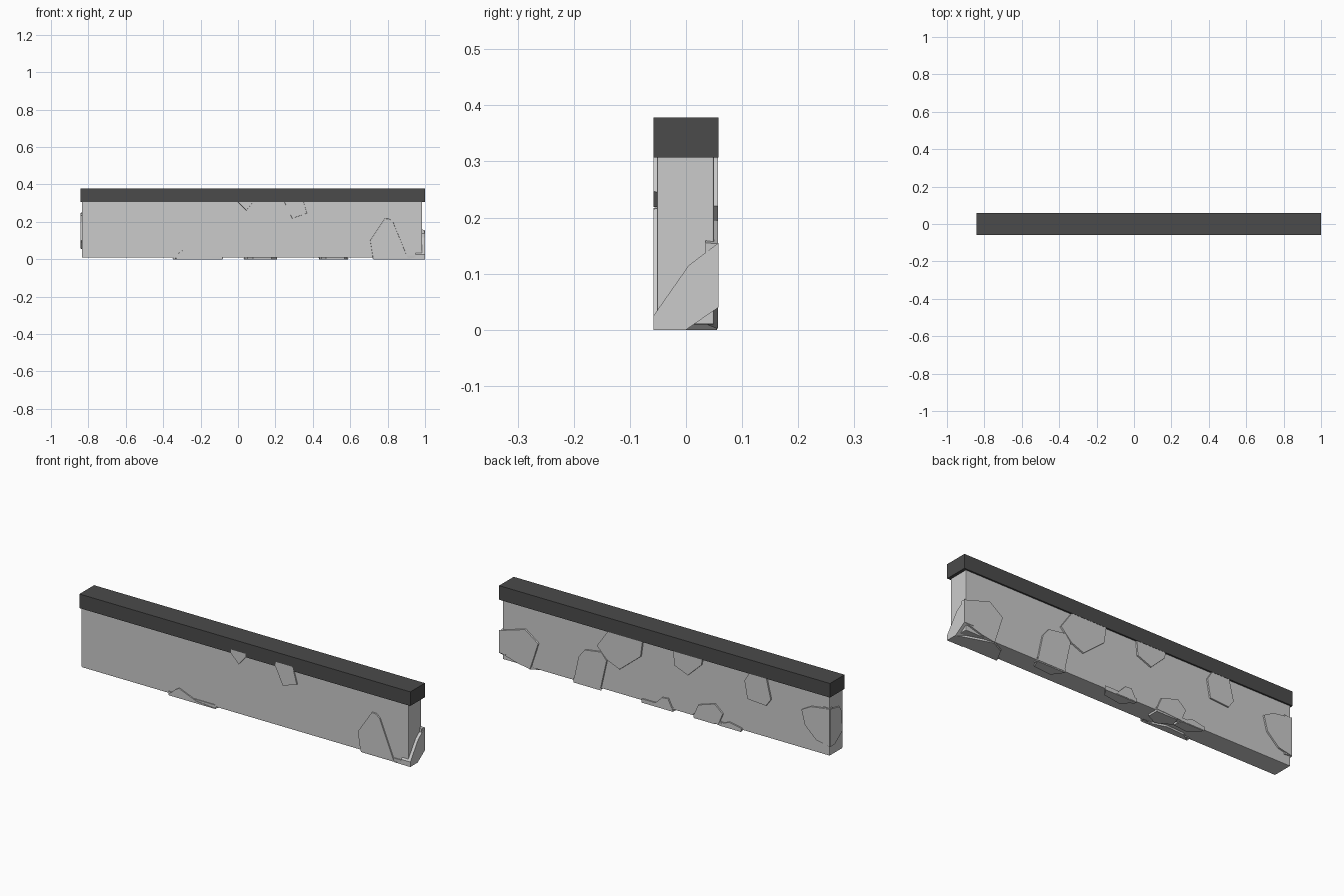
import bpy, bmesh
from mathutils import Vector

dark = bpy.data.materials.new("dark_cap")
dark.diffuse_color = (0.07, 0.07, 0.07, 1)


def box(name, lo, hi, bevel=0.0):
    bm = bmesh.new()
    bmesh.ops.create_cube(bm, size=1)
    for v in bm.verts:
        v.co = Vector([(a + b) / 2 + c * (b - a) for a, b, c in zip(lo, hi, v.co)])
    if bevel:
        bmesh.ops.bevel(bm, geom=bm.edges[:], offset=bevel, segments=2,
                        profile=0.5, affect='EDGES')
    return finish(name, bm)


def finish(name, bm):
    bmesh.ops.recalc_face_normals(bm, faces=bm.faces[:])
    me = bpy.data.meshes.new(name)
    bm.to_mesh(me)
    bm.free()
    ob = bpy.data.objects.new(name, me)
    bpy.context.collection.objects.link(ob)
    return ob


def chip(name, outline, axis, inner, outer, shrink=0.97):
    """Raised stone plate: outline in the plane across axis, chamfered outward."""
    bm = bmesh.new()
    n = len(outline)
    cu = sum(p[0] for p in outline) / n
    cw = sum(p[1] for p in outline) / n
    rings = []
    for depth, s in ((inner, 1), (outer, shrink)):
        ring = []
        for u, w in outline:
            co = [cu + (u - cu) * s, cw + (w - cw) * s]
            co.insert(axis, depth)
            ring.append(bm.verts.new(co))
        rings.append(ring)
    a, b = rings
    bm.faces.new(a)
    bm.faces.new(b)
    for i in range(n):
        j = (i + 1) % n
        bm.faces.new((a[i], a[j], b[j], b[i]))
    return finish(name, bm)


# Wall and its cap rail
box("wall_body", (-0.835, -0.052, 0.009), (0.985, 0.050, 0.31), 0.003)
cap = box("wall_cap", (-0.842, -0.058, 0.307), (1.0, 0.058, 0.378))
cap.data.materials.append(dark)

# Raised stones on the front face (x, z)
front = [
    [(0.0, 0.325), (0.085, 0.325), (0.085, 0.31), (0.045, 0.26), (0.0, 0.305)],
    [(0.25, 0.33), (0.345, 0.33), (0.37, 0.245), (0.29, 0.217), (0.245, 0.31)],
    [(-0.35, 0.005), (-0.31, 0.04), (-0.29, 0.052), (-0.19, 0.012), (-0.08, 0.003)],
    [(0.705, 0.10), (0.72, 0.004), (0.91, 0.004), (0.83, 0.20), (0.81, 0.218), (0.785, 0.22)],
    [(0.91, 0.0), (1.0, 0.0), (1.0, 0.025)],
]
for i, o in enumerate(front):
    chip(f"front_stone_{i}", o, 1, -0.04, -0.058)

# Raised stones on the back face (x, z)
back = [
    [(0.998, 0.155), (0.855, 0.198), (0.78, 0.144), (0.827, 0.0), (0.9, 0.012), (0.998, 0.04)],
    [(0.56, 0.14), (0.525, 0.183), (0.43, 0.197), (0.40, 0.16), (0.436, 0.002), (0.59, 0.002)],
    [(0.40, 0.307), (0.346, 0.336), (0.196, 0.33), (0.21, 0.23), (0.33, 0.132),
     (0.40, 0.16), (0.46, 0.22)],
    [(0.034, 0.316), (-0.134, 0.32), (-0.128, 0.28), (-0.05, 0.205), (0.028, 0.236)],
    [(0.15, 0.002), (0.095, 0.057), (0.06, 0.06), (0.03, 0.002)],
    [(-0.078, 0.01), (-0.106, 0.074), (-0.20, 0.104), (-0.246, 0.064), (-0.22, 0.002)],
    [(-0.21, 0.002), (-0.28, 0.033), (-0.35, 0.02), (-0.345, 0.002)],
    [(-0.363, 0.267), (-0.39, 0.31), (-0.486, 0.32), (-0.514, 0.206),
     (-0.486, 0.168), (-0.38, 0.175)],
    [(-0.68, 0.205), (-0.735, 0.235), (-0.84, 0.25), (-0.84, 0.055), (-0.765, 0.07), (-0.70, 0.13)],
]
for i, o in enumerate(back):
    chip(f"back_stone_{i}", o, 1, 0.035, 0.057)

# Stones wrapping the two ends (y, z)
chip("right_end_stone", [(-0.058, 0.0), (-0.058, 0.025), (0.005, 0.115), (0.058, 0.155),
                         (0.058, 0.04), (0.0, 0.0)], 0, 0.95, 1.0, 1.0)
chip("left_end_stone", [(0.055, 0.25), (-0.02, 0.235), (-0.04, 0.20), (-0.042, 0.10),
                        (0.02, 0.055), (0.055, 0.055)], 0, -0.80, -0.842)

# Stones showing under the wall (x, y)
under = [
    [(-0.20, 0.056), (-0.08, 0.056), (-0.08, 0.0), (-0.14, -0.03), (-0.21, 0.01)],
    [(-0.35, 0.056), (-0.22, 0.056), (-0.21, 0.01), (-0.30, 0.0)],
    [(0.03, 0.056), (0.21, 0.056), (0.18, 0.015), (0.08, 0.0)],
    [(0.43, 0.056), (0.59, 0.056), (0.57, 0.01), (0.47, 0.0)],
    [(-0.35, -0.056), (-0.08, -0.056), (-0.20, -0.02), (-0.30, -0.025)],
    [(0.72, -0.056), (1.0, -0.056), (1.0, 0.0), (0.83, 0.056), (0.76, 0.02)],
]
for i, o in enumerate(under):
    chip(f"under_stone_{i}", o, 2, 0.02, 0.0)
